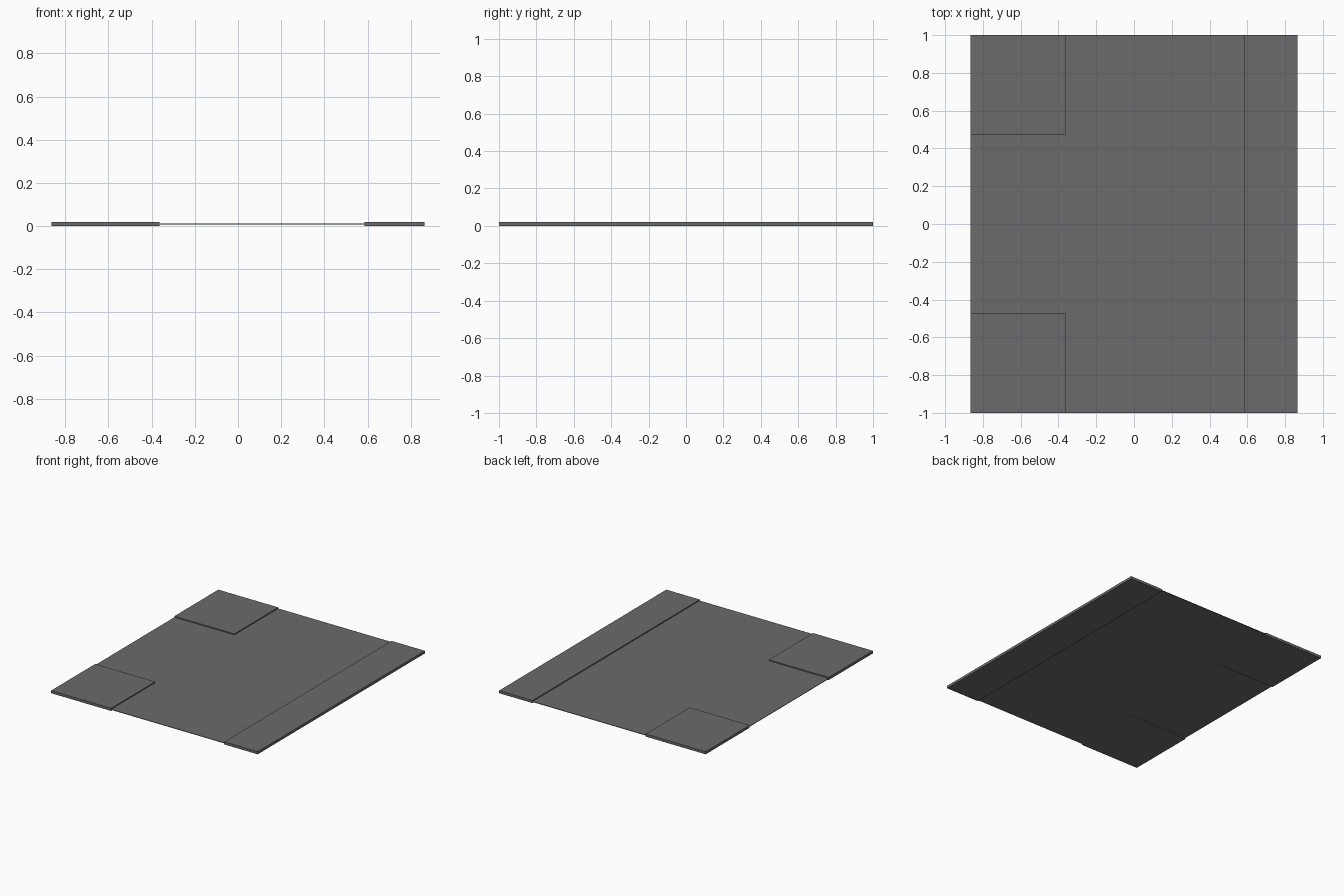
import bpy

if "Cube" in bpy.data.objects:
    bpy.data.objects.remove(bpy.data.objects["Cube"])

grey = bpy.data.materials.new("dark grey")
grey.diffuse_color = (0.15, 0.145, 0.145, 1)
grey.use_nodes = True
grey.node_tree.nodes["Principled BSDF"].inputs["Base Color"].default_value = grey.diffuse_color


def slab(name, x0, x1, y0, y1, z0, z1):
    bpy.ops.mesh.primitive_cube_add(size=1, location=((x0 + x1) / 2, (y0 + y1) / 2, (z0 + z1) / 2))
    ob = bpy.context.object
    ob.name = name
    ob.scale = (x1 - x0, y1 - y0, z1 - z0)
    bpy.ops.object.transform_apply(location=False, rotation=False, scale=True)
    ob.data.materials.append(grey)
    return ob


X, Y, H = 0.865, 1.0, 0.02

# thin sheet halfway up, fitted around the thick pads
slab("sheet_middle", -0.363, 0.585, -Y, Y, 0.008, 0.012)
slab("sheet_left", -X, -0.363, -0.472, 0.475, 0.008, 0.012)

# thick corner pads and side strip
slab("back_left_pad", -X, -0.363, 0.475, Y, 0, H)
slab("front_left_pad", -X, -0.363, -Y, -0.472, 0, H)
slab("right_strip", 0.585, X, -Y, Y, 0, H)
